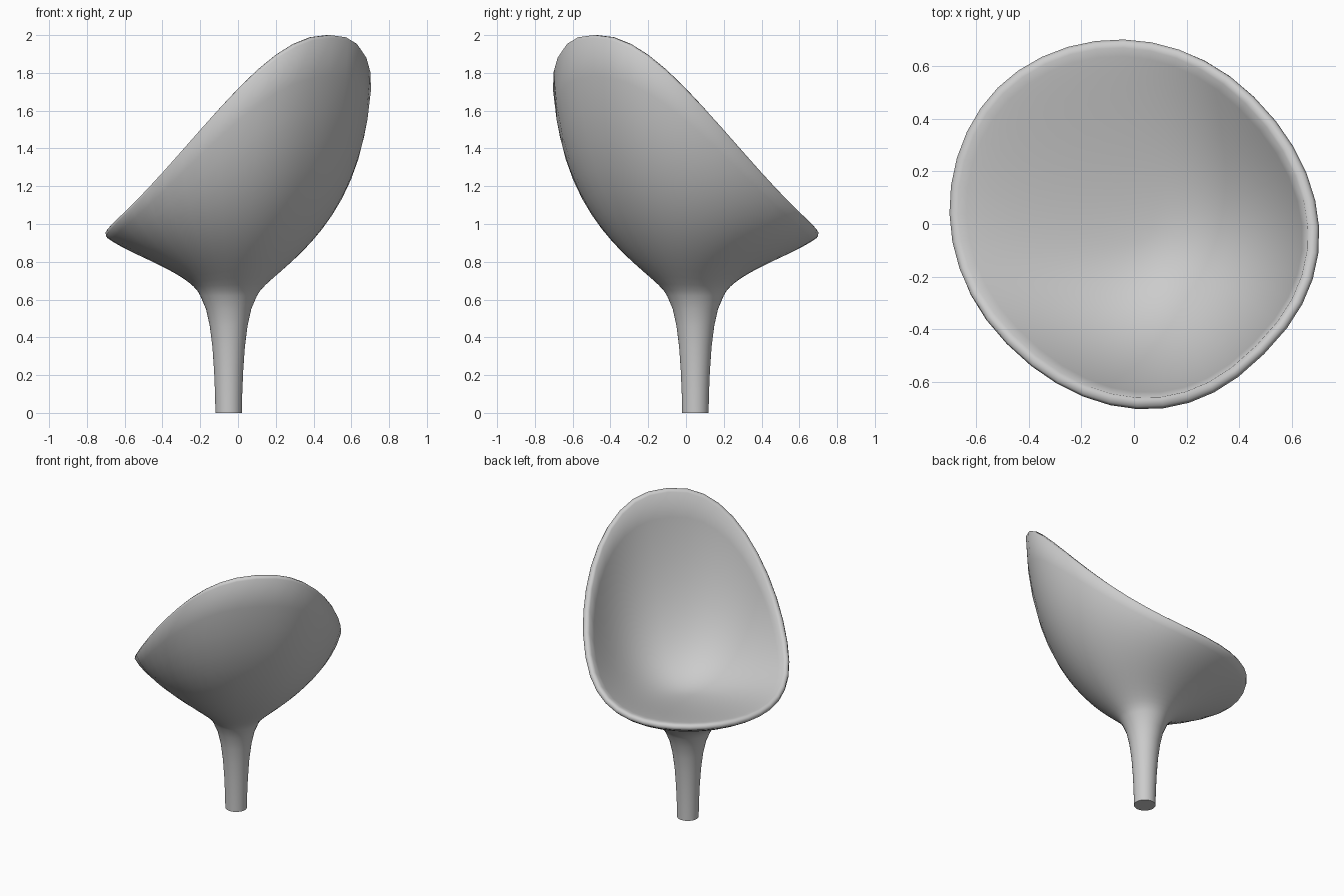
import bpy, bmesh, math
from mathutils import Vector

if "Cube" in bpy.data.objects:
    bpy.data.objects.remove(bpy.data.objects["Cube"], do_unlink=True)

SEGMENTS = 40
AXIS = Vector((-0.07, 0, 0))       # pedestal, in seat space: x to the back, y across
HOLLOW = Vector((0.08, 0, 0.81))   # lowest point of the seat
STEM = [(0.07, 0), (0.072, 0.1), (0.077, 0.22), (0.086, 0.35), (0.1, 0.46), (0.12, 0.55)]

mat = bpy.data.materials.new("light_grey")
mat.use_nodes = True
mat.diffuse_color = (0.6, 0.6, 0.6, 1)
mat.node_tree.nodes["Principled BSDF"].inputs["Base Color"].default_value = mat.diffuse_color


def bezier(a, b, c, d, steps):
    """Points along a cubic curve, both ends included."""
    out = []
    for i in range(steps + 1):
        t = i / steps
        s = 1 - t
        out.append(a * s**3 + b * 3 * s * s * t + c * 3 * s * t * t + d * t**3)
    return out


def rim(angle):
    """Seat edge point; low at the lip, high at the back."""
    c, s = math.cos(angle), math.sin(angle)
    e = 0.95 - 0.07 * c
    c = math.copysign(abs(c) ** e, c)
    s = math.copysign(abs(s) ** e, s)
    return Vector((0.72 * c - 0.02, 0.67 * s, 1.18 + 0.535 * c + 0.285 * c * c))


def section(top):
    """Points up the pedestal, over the rounded edge and down into the seat."""
    flat = Vector((top.x - AXIS.x, top.y, 0))
    radius, way = flat.length, flat.normalized()

    def at(r, z):
        return AXIS + way * r + Vector((0, 0, z))

    lift = (top.z - 0.95) / 0.82
    belly = at(radius * (0.78 + 0.15 * lift), 0.83 + 0.12 * lift)
    along = (top - belly).normalized()
    inward = along.cross(way.cross(Vector((0, 0, 1)))).normalized()
    if inward.z < 0:
        inward.negate()
    edge = top - along * 0.015
    outer = bezier(at(0.15, 0.62), at(0.2, 0.74), belly, edge, 14)
    lip = [top + inward * 0.012, top + inward * 0.03]
    start = edge + inward * 0.044
    toward = Vector((start.x - HOLLOW.x, start.y, 0)).normalized()
    inner = bezier(start, belly + inward * 0.09 + Vector((0, 0, 0.03)),
                   HOLLOW + toward * 0.22, HOLLOW, 16)
    return [at(r, z) for r, z in STEM] + outer + lip + inner[:-1]


def to_model(p):
    """Turn seat space so the back points between the front and the left."""
    return ((p.x + p.y) / math.sqrt(2), (p.y - p.x) / math.sqrt(2), p.z)


# Shell and pedestal as one loft of sections
bm = bmesh.new()
columns = [[bm.verts.new(to_model(p)) for p in section(rim(math.tau * i / SEGMENTS))]
           for i in range(SEGMENTS)]
centre = bm.verts.new(to_model(HOLLOW))
for i, a in enumerate(columns):
    b = columns[(i + 1) % SEGMENTS]
    for j in range(len(a) - 1):
        bm.faces.new((a[j], b[j], b[j + 1], a[j + 1]))
    bm.faces.new((a[-1], b[-1], centre))
bm.faces.new([c[0] for c in reversed(columns)])
bmesh.ops.recalc_face_normals(bm, faces=bm.faces)

mesh = bpy.data.meshes.new("pedestal_chair")
bm.to_mesh(mesh)
bm.free()
mesh.materials.append(mat)
chair = bpy.data.objects.new("pedestal_chair", mesh)
bpy.context.collection.objects.link(chair)

# Smooth surface with a crisp foot edge
bpy.ops.object.select_all(action="DESELECT")
chair.select_set(True)
bpy.context.view_layer.objects.active = chair
bpy.ops.object.shade_smooth_by_angle(angle=math.radians(80))
